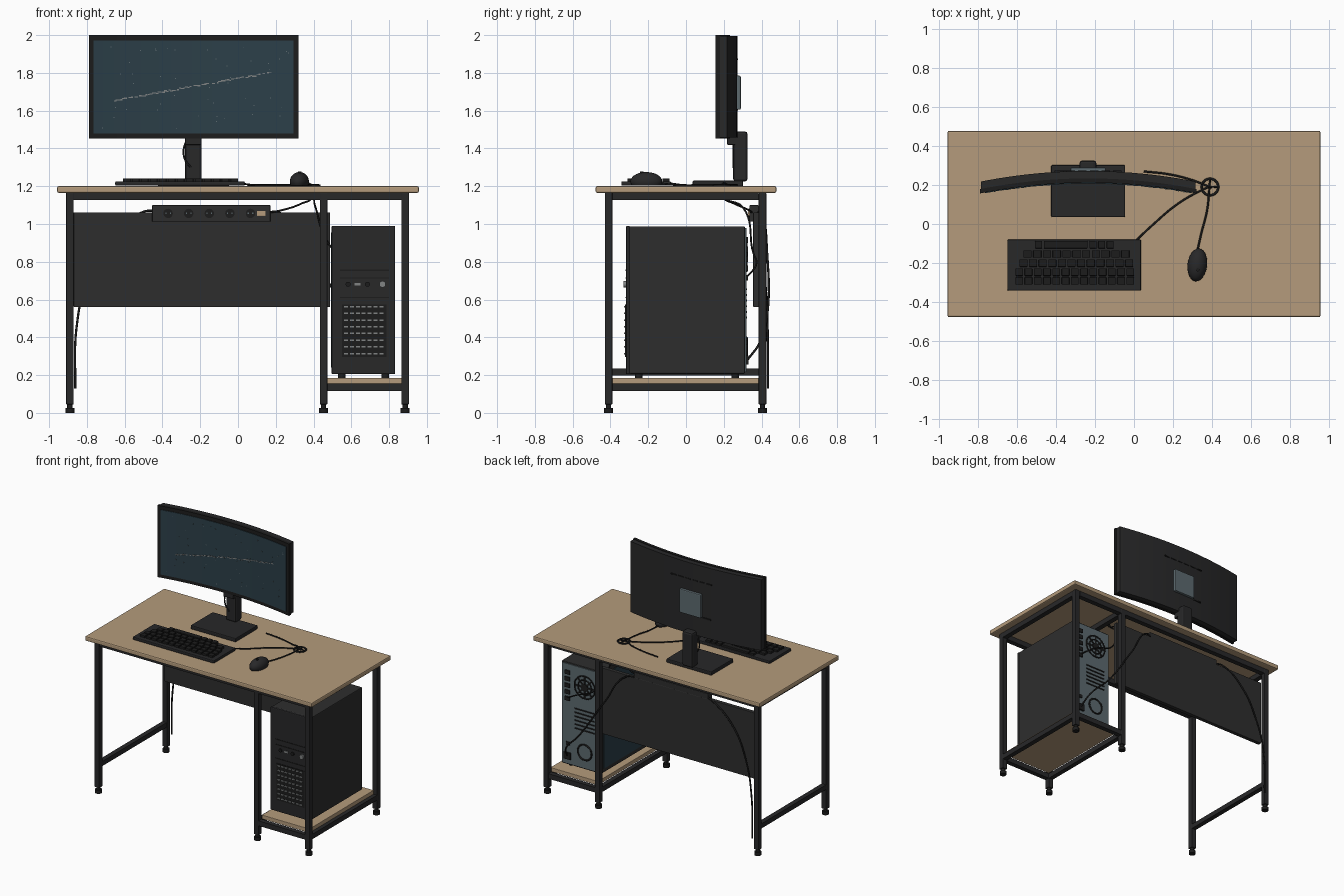
import bpy, bmesh, math, random
from mathutils import Matrix, Vector

if "Cube" in bpy.data.objects:
    bpy.data.objects.remove(bpy.data.objects["Cube"])

random.seed(4)


def material(name, r, g, b):
    m = bpy.data.materials.new(name)
    m.diffuse_color = (r, g, b, 1)
    m.use_nodes = True
    m.node_tree.nodes["Principled BSDF"].inputs["Base Color"].default_value = m.diffuse_color
    return m


WOOD = material("light wood", 0.46, 0.33, 0.20)
METAL = material("frame black", 0.021, 0.021, 0.022)
CHAR = material("charcoal", 0.027, 0.027, 0.027)
BLACK = material("deep black", 0.012, 0.012, 0.012)
GLASS = material("dark teal", 0.025, 0.050, 0.066)
STEEL = material("blue grey steel", 0.11, 0.145, 0.16)
SILVER = material("silver grey", 0.22, 0.23, 0.23)


def finish(name, bm, mat, bevel=0, smooth=False):
    bmesh.ops.recalc_face_normals(bm, faces=bm.faces)
    me = bpy.data.meshes.new(name)
    bm.to_mesh(me)
    bm.free()
    me.materials.append(mat)
    ob = bpy.data.objects.new(name, me)
    bpy.context.collection.objects.link(ob)
    if bevel:
        mod = ob.modifiers.new("bevel", "BEVEL")
        mod.width, mod.segments = bevel, 2
    if smooth:
        bpy.context.view_layer.objects.active = ob
        ob.select_set(True)
        bpy.ops.object.shade_smooth_by_angle()
        ob.select_set(False)
    return ob


def boxes(name, items, mat, bevel=0):
    """items: (x0, x1, y0, y1, z0, z1) extents"""
    bm = bmesh.new()
    for x0, x1, y0, y1, z0, z1 in items:
        bmesh.ops.create_cube(bm, size=1, matrix=Matrix.Translation(
            ((x0 + x1) / 2, (y0 + y1) / 2, (z0 + z1) / 2)) @ Matrix.Diagonal((x1 - x0, y1 - y0, z1 - z0, 1)))
    return finish(name, bm, mat, bevel)


def discs(name, centres, r, depth, mat, axis="Z", r2=None, n=20):
    bm = bmesh.new()
    rot = Matrix.Rotation(math.pi / 2, 4, "X") if axis == "Y" else Matrix()
    for c in centres:
        bmesh.ops.create_cone(bm, cap_ends=True, segments=n, radius1=r, radius2=r2 or r,
                              depth=depth, matrix=Matrix.Translation(c) @ rot)
    return finish(name, bm, mat, 0, True)


def cable(name, pts, r=0.005, mat=BLACK, cyclic=False):
    cu = bpy.data.curves.new(name, "CURVE")
    cu.dimensions = "3D"
    cu.bevel_depth, cu.bevel_resolution, cu.resolution_u = r, 2, 8
    cu.use_fill_caps = True
    sp = cu.splines.new("BEZIER")
    sp.bezier_points.add(len(pts) - 1)
    sp.use_cyclic_u = cyclic
    for bp, p in zip(sp.bezier_points, pts):
        bp.co = p
        bp.handle_left_type = bp.handle_right_type = "AUTO"
    cu.materials.append(mat)
    ob = bpy.data.objects.new(name, cu)
    bpy.context.collection.objects.link(ob)


def ring(name, c, r, t, axis="Z", mat=BLACK):
    pts = []
    for i in range(8):
        a, b = r * math.cos(i * math.pi / 4), r * math.sin(i * math.pi / 4)
        pts.append(Vector(c) + (Vector((a, b, 0)) if axis == "Z" else Vector((a, 0, b))))
    cable(name, pts, t, mat, True)


# ---- desk
boxes("desk_top", [(-0.957, 0.957, -0.478, 0.478, 1.165, 1.2)], WOOD, 0.008)
LX, LY = (-0.89, 0.453, 0.885), (-0.41, 0.405)
boxes("desk_legs", [(x - .02, x + .02, y - .02, y + .02, 0.045, 1.165) for x in LX for y in LY], METAL, 0.003)
discs("leg_feet", [(x, y, 0.013) for x in LX for y in LY], 0.024, 0.026, BLACK)
discs("foot_stems", [(x, y, 0.036) for x in LX for y in LY], 0.014, 0.022, BLACK)
boxes("top_rails", [(-0.87, 0.865, y - .019, y + .019, 1.126, 1.164) for y in LY]
      + [(x - .019, x + .019, -0.39, 0.385, 1.126, 1.164) for x in LX], METAL)
boxes("lower_rails", [(0.473, 0.865, y - .018, y + .018, 0.117, 0.155) for y in LY]
      + [(x - .018, x + .018, -0.39, 0.385, 0.117, 0.155) for x in LX[1:]]
      + [(-0.908, -0.872, -0.39, 0.385, 0.198, 0.234)], METAL)
boxes("shelf", [(0.473, 0.875, -0.39, 0.385, 0.155, 0.186)], WOOD, 0.003)
boxes("back_panel", [(-0.87, 0.487, 0.356, 0.386, 0.56, 1.062)], CHAR, 0.003)

# ---- power strip
boxes("power_strip", [(-0.455, 0.172, 0.335, 0.385, 1.012, 1.1)], CHAR, 0.005)
sock = [-0.37 + i * 0.109 for i in range(5)]
discs("sockets", [(x, 0.334, 1.056) for x in sock], 0.025, 0.008, BLACK, "Y")
boxes("socket_pins", [(x + d - .003, x + d + .003, 0.328, 0.335, 1.052, 1.06)
                      for x in sock for d in (-.012, .012)], STEEL)
boxes("strip_switch", [(0.1, 0.146, 0.328, 0.338, 1.042, 1.07)], WOOD, 0.002)


# ---- curved monitor
MX, HALF, R = -0.235, 0.555, 2.83


def arc_y(x):
    return 0.212 - (R - math.sqrt(R * R - (x - MX) ** 2))


def arc_slab(name, x0, x1, z0, z1, f, b, mat, n=24):
    bm = bmesh.new()
    rows = []
    for i in range(n + 1):
        x = x0 + (x1 - x0) * i / n
        y = arc_y(x)
        rows.append([bm.verts.new((x, y + o, z)) for o, z in ((f, z0), (b, z0), (b, z1), (f, z1))])
    for p, q in zip(rows, rows[1:]):
        for k in range(4):
            bm.faces.new((p[k], p[(k + 1) % 4], q[(k + 1) % 4], q[k]))
    bm.faces.new(rows[0])
    bm.faces.new(rows[-1])
    return finish(name, bm, mat, 0, True)


arc_slab("monitor_bezel", MX - HALF, MX + HALF, 1.453, 2.0, 0, 0.022, BLACK)
arc_slab("monitor_shell", MX - HALF + .004, MX + HALF - .004, 1.457, 1.996, 0.02, 0.06, METAL)
arc_slab("screen", MX - HALF + .025, MX + HALF - .025, 1.478, 1.972, -0.004, 0.002, GLASS)


def on_screen(x, z, w, h):
    y = arc_y(x)
    return (x - w, x + w, y - .006, y - .003, z - h, z + h)


streak, stars = [], []
for i in range(75):
    t = i / 74
    if random.random() < 0.85:
        streak.append(on_screen(-0.65 + 0.82 * t, 1.655 + 0.145 * t + random.uniform(-.004, .004),
                                random.uniform(.004, .009), random.uniform(.002, .004)))
for i in range(45):
    stars.append(on_screen(random.uniform(-0.74, 0.27), random.uniform(1.5, 1.95), .0025, .0025))
boxes("screen_streak", streak, SILVER)
boxes("screen_stars", stars, STEEL)
boxes("mount_plate", [(-0.325, -0.145, 0.262, 0.29, 1.605, 1.785)], STEEL, 0.006)
boxes("monitor_vents", [(MX + d - .022, MX + d + .022, 0.262, 0.275, 1.868, 1.876)
                        for d in (-.15, -.09, -.03, .03, .09, .15)]
      + [(-0.40, -0.33, 0.262, 0.275, 1.60, 1.61)], BLACK)

# ---- monitor stand
boxes("stand_base", [(-0.425, -0.045, 0.035, 0.302, 1.2, 1.23)], METAL, 0.006)
boxes("stand_column", [(-0.28, -0.193, 0.25, 0.326, 1.225, 1.49)], METAL, 0.014)
boxes("stand_joint", [(-0.28, -0.193, 0.218, 0.27, 1.418, 1.47)], METAL, 0.006)
cable("stand_cable", [(-.26, .25, 1.46), (-.287, .25, 1.4), (-.28, .25, 1.34), (-.25, .25, 1.3)], 0.005)

# ---- keyboard
boxes("keyboard", [(-0.65, 0.036, -0.342, -0.08, 1.203, 1.226)], METAL, 0.006)
keys = []


def key_row(y, x0, x1, n):
    p = (x1 - x0) / n
    for i in range(n):
        keys.append((x0 + i * p + .004, x0 + (i + 1) * p - .004, y - .019, y + .019, 1.22, 1.242))


for y, x0, x1, n in ((-.292, -.613, .005, 13), (-.247, -.613, .005, 13), (-.201, -.592, 0, 12), (-.154, -.572, -.02, 11),
                     (-.106, -.512, -.467, 1), (-.106, -.467, -.235, 1), (-.106, -.232, -.1, 3)):
    key_row(y, x0, x1, n)
boxes("keys", keys, BLACK, 0.003)

# ---- mouse
bm = bmesh.new()
bmesh.ops.create_uvsphere(bm, u_segments=24, v_segments=14, radius=1, matrix=Matrix.Translation((0.325, -0.21, 1.225))
                          @ Matrix.Rotation(-0.12, 4, "Z") @ Matrix.Diagonal((0.05, 0.085, 0.05, 1)))
for v in bm.verts:
    v.co.z = max(v.co.z, 1.203)
finish("mouse", bm, METAL, 0, True)
discs("mouse_wheel", [(0.327, -0.235, 1.273)], 0.009, 0.012, BLACK)

# ---- tower computer
boxes("tower_body", [(0.497, 0.83, -0.3, 0.312, 0.207, 0.988)], CHAR, 0.006)
boxes("tower_bezel", [(0.495, 0.832, -0.318, -0.298, 0.205, 0.99)], METAL, 0.006)
discs("tower_feet", [(x, y, 0.196) for x in (0.55, 0.78) for y in (-0.25, 0.26)], 0.02, 0.022, BLACK)
boxes("tower_window", [(0.492, 0.498, -0.27, 0.285, 0.24, 0.955)], GLASS)
boxes("bezel_seams", [(0.54, 0.80, -0.321, -0.316, z - .003, z + .003) for z in (.755, .715, .61)], BLACK)
boxes("front_grille", [(0.55, 0.785, -0.322, -0.316, 0.295, 0.575)], BLACK)
boxes("grille_slots", [(0.562 + c * .031, 0.583 + c * .031, -0.328, -0.32, 0.31 + r * .0355, 0.318 + r * .0355)
                       for c in range(7) for r in range(8)], SILVER)
discs("power_button", [(0.765, -0.322, 0.681)], 0.017, 0.018, SILVER, "Y")
discs("audio_ports", [(0.583, -0.32, 0.681), (0.685, -0.32, 0.681)], 0.013, 0.012, BLACK, "Y")
boxes("front_port", [(0.617, 0.648, -0.324, -0.316, 0.675, 0.688)], SILVER)
boxes("rear_plate", [(0.505, 0.822, 0.308, 0.319, 0.217, 0.978)], STEEL)
FAN = (0.63, 0.321, 0.835)
for r in (0.085, 0.055):
    ring("fan_ring", FAN, r, 0.005, "Y")
discs("fan_hub", [FAN], 0.028, 0.012, BLACK, "Y")
bm = bmesh.new()
for k in range(8):
    bmesh.ops.create_cube(bm, size=1, matrix=Matrix.Translation(FAN) @ Matrix.Rotation(k * math.pi / 4, 4, "Y")
                          @ Matrix.Translation((0.05, 0, 0)) @ Matrix.Diagonal((0.07, 0.006, 0.012, 1)))
finish("fan_spokes", bm, BLACK)
boxes("rear_ports", [(0.755, 0.795, 0.316, 0.327, z, z + .03) for z in (.70, .75, .80, .85, .90)], BLACK)
boxes("rear_slots", [(0.55, 0.715, 0.316, 0.324, z, z + .009) for z in (.50, .53, .56, .59, .62, .65)], BLACK)
ring("supply_fan_ring", (0.63, 0.321, 0.34), 0.058, 0.006, "Y")
boxes("supply_socket", [(0.745, 0.80, 0.316, 0.332, 0.255, 0.305), (0.755, 0.785, 0.316, 0.325, 0.36, 0.385)], BLACK)

# ---- cable ring on the desk and all cables
ring("cable_ring", (0.39, 0.19, 1.204), 0.042, 0.006)
cable("keyboard_cable", [(0.01, -.085, 1.215), (.09, -.01, 1.206), (.22, .1, 1.206), (.34, .17, 1.206), (.39, .19, 1.206),
                         (.43, .19, 1.206)])
cable("mouse_cable", [(.327, -.13, 1.215), (.345, -.05, 1.206), (.375, .07, 1.206), (.385, .16, 1.206), (.39, .23, 1.206)])
cable("monitor_cable", [(.05, .27, 1.206), (.18, .255, 1.206), (.3, .225, 1.206), (.39, .19, 1.206), (.40, .19, 1.15),
                        (.41, .3, 1.09), (.5, .35, .87), (.68, .37, .78), (.775, .322, .72)])
cable("strip_cable", [(.16, .35, 1.06), (.24, .33, 1.075), (.34, .25, 1.11), (.39, .2, 1.14), (.39, .19, 1.2)])
cable("tower_power_cable", [(.15, .375, 1.06), (.22, .4, 1.06), (.38, .43, .84), (.6, .43, .52), (.74, .39, .37),
                            (.773, .325, .28)], 0.006)
cable("wall_cable", [(-.44, .375, 1.07), (-.5, .395, 1.065), (-.68, .41, .93), (-.8, .42, .7), (-.855, .432, .45),
                     (-.862, .434, .13)], 0.006)
